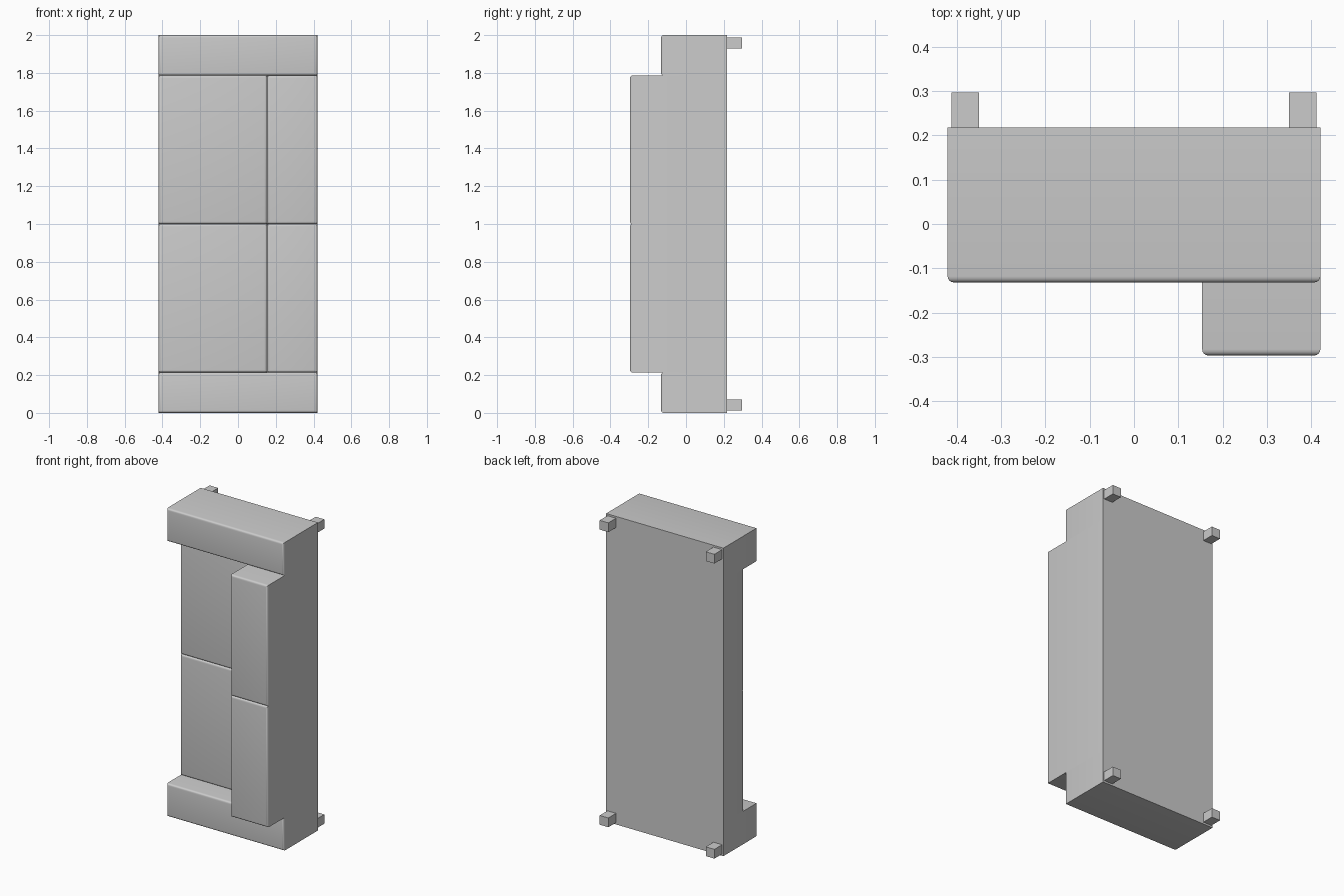
import bpy, bmesh
from mathutils import Vector

if "Cube" in bpy.data.objects:
    bpy.data.objects.remove(bpy.data.objects["Cube"])

# Key levels: a two-seat sofa standing on its end (its length runs along z)
W = 0.421            # half depth of the sofa (x)
UNDER = 0.218        # underside plane (y)
ARM, SEAT, BACK = -0.132, 0.008, -0.297   # front faces (y)
ARM_T = 0.214        # arm thickness (z)
SPLIT = 0.154        # seat / backrest boundary (x)


def block(name, lo, hi, bevel=0.0):
    """Box between two corners; optionally round the rim of its -y face."""
    lo, hi = Vector(lo), Vector(hi)
    bm = bmesh.new()
    bmesh.ops.create_cube(bm, size=1)
    for v in bm.verts:
        v.co = Vector([lo[i] + (v.co[i] + 0.5) * (hi[i] - lo[i]) for i in range(3)])
    if bevel:
        rim = [e for e in bm.edges if all(abs(v.co.y - lo.y) < 1e-5 for v in e.verts)]
        bmesh.ops.bevel(bm, geom=rim, offset=bevel, segments=4, profile=0.5,
                        affect='EDGES', clamp_overlap=True)
    bmesh.ops.recalc_face_normals(bm, faces=bm.faces)
    mesh = bpy.data.meshes.new(name)
    bm.to_mesh(mesh)
    bm.free()
    ob = bpy.data.objects.new(name, mesh)
    bpy.context.collection.objects.link(ob)
    if bevel:
        bpy.ops.object.select_all(action='DESELECT')
        bpy.context.view_layer.objects.active = ob
        ob.select_set(True)
        bpy.ops.object.shade_smooth_by_angle(angle=0.6)
    return ob


R = 0.014
for side, z0, z1, arm0, arm1 in (("lower", ARM_T, 1.0, 0.0, ARM_T),
                                 ("upper", 1.0, 2 - ARM_T, 2 - ARM_T, 2.0)):
    # Armrest, seat and backrest of each half
    block(side + "_armrest", (-W, ARM, arm0), (W, UNDER, arm1), R)
    block(side + "_seat", (-W, SEAT, z0), (SPLIT, UNDER, z1), R)
    block(side + "_backrest", (SPLIT, BACK, z0), (W, UNDER, z1), R)

    # Square feet at the corners of the underside
    fz = 0.012 if side == "lower" else 1.928
    for end, fx in (("front", -0.412), ("rear", 0.350)):
        block(f"{side}_{end}_foot", (fx, UNDER, fz), (fx + 0.062, 0.297, fz + 0.06))
